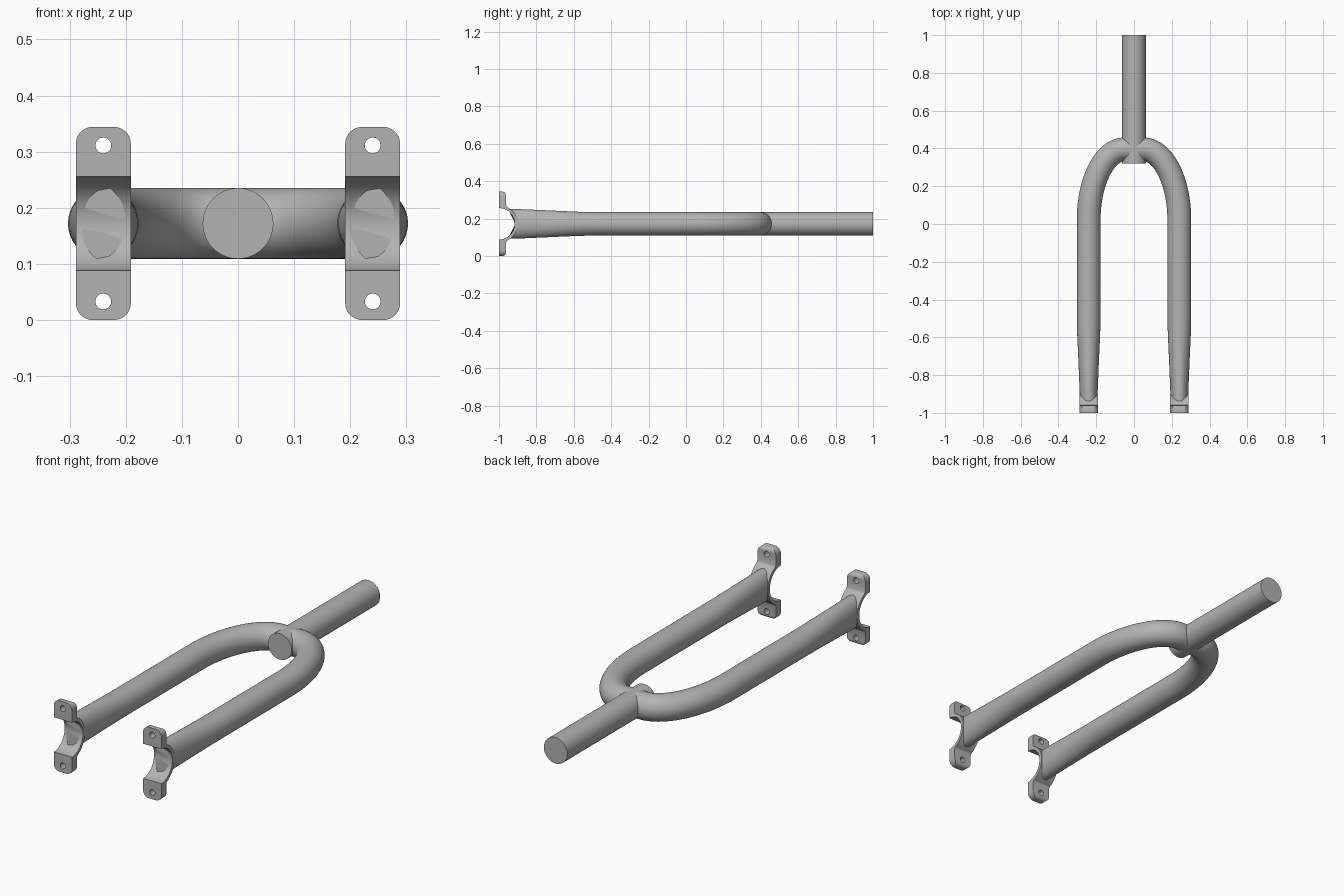
import bpy, bmesh
from math import sin, cos, pi, sqrt, hypot, radians

cube = bpy.data.objects.get("Cube")
if cube:
    bpy.data.objects.remove(cube, do_unlink=True)

MID = 0.172      # height of the fork axis
R = 0.063        # tube radius
LEG_X = 0.24     # leg offset from the centre line
SIDES = 64

metal = bpy.data.materials.new("grey metal")
metal.use_nodes = True
grey = (0.45, 0.45, 0.45, 1)
metal.diffuse_color = grey
metal.node_tree.nodes["Principled BSDF"].inputs["Base Color"].default_value = grey


def finish(name, bm):
    bmesh.ops.recalc_face_normals(bm, faces=bm.faces)
    me = bpy.data.meshes.new(name)
    bm.to_mesh(me)
    bm.free()
    me.materials.append(metal)
    ob = bpy.data.objects.new(name, me)
    bpy.context.collection.objects.link(ob)
    return ob


def activate(ob):
    bpy.ops.object.select_all(action='DESELECT')
    ob.select_set(True)
    bpy.context.view_layer.objects.active = ob


def smooth(ob):
    activate(ob)
    bpy.ops.object.shade_smooth_by_angle(angle=radians(30))


def loft(name, rings):
    """Skin a list of closed rings and cap both ends."""
    bm = bmesh.new()
    loops = [[bm.verts.new(p) for p in ring] for ring in rings]
    n = len(loops[0])
    for a, b in zip(loops, loops[1:]):
        for i in range(n):
            j = (i + 1) % n
            bm.faces.new((a[i], a[j], b[j], b[i]))
    bm.faces.new(loops[0])
    bm.faces.new(loops[-1])
    return finish(name, bm)


def arc(cx, cy, r, a0, a1, steps):
    return [(cx + r * cos(radians(a0 + (a1 - a0) * i / steps)),
             cy + r * sin(radians(a0 + (a1 - a0) * i / steps))) for i in range(steps + 1)]


def circle_y(x, z, r, y):
    return [(x + r * cos(2 * pi * i / SIDES), y, z + r * sin(2 * pi * i / SIDES))
            for i in range(SIDES)]


# Steerer tube
smooth(loft("steerer_tube", [circle_y(0, MID, R, 0.32), circle_y(0, MID, R, 1.0)]))


# Fork blades: one bent tube whose ends flatten and meet the clamps
def tube_ring(x, y, nx, ny, rx, rz, cope=None):
    ring = []
    for i in range(SIDES):
        a = 2 * pi * i / SIDES
        u, dz = rx * cos(a), rz * sin(a)
        py = y + ny * u if cope is None else -1 + sqrt(cope ** 2 - dz ** 2)
        ring.append((x + nx * u, py, MID + dz))
    return ring


half = [tube_ring(LEG_X, 0, 1, 0, 0.047, 0.079, cope=0.092)]
for y, rx, rz in ((-0.88, 0.048, 0.078), (-0.72, 0.0545, 0.071),
                  (-0.58, 0.061, 0.0645), (-0.5, R, R)):
    half.append(tube_ring(LEG_X, y, 1, 0, rx, rz))
bend_x, bend_y = 0.19, 0.375
for i in range(33):
    t = pi / 2 * i / 32
    nx, ny = cos(t) / bend_x, sin(t) / bend_y
    d = hypot(nx, ny)
    half.append(tube_ring(LEG_X - bend_x + bend_x * cos(t), 0.02 + bend_y * sin(t),
                          nx / d, ny / d, R, R))
other = []
for ring in reversed(half):
    other.append([(-x, y, z) for x, y, z in ring])
smooth(loft("fork_blades", half + other))

# Axle clamps: half ring with a drilled, rounded tab above and below
INNER, OUTER, TAB, TOP, HALF_W = 0.084, 0.1, 0.038, 0.172, 0.049


def boolean(ob, cutter, operation):
    activate(ob)
    mod = ob.modifiers.new("cut", 'BOOLEAN')
    mod.operation, mod.object, mod.solver = operation, cutter, 'EXACT'
    bpy.ops.object.modifier_apply(modifier=mod.name)
    bpy.data.objects.remove(cutter, do_unlink=True)


def clamp(name, cx):
    # Side profile in depth and height, upper half then mirrored lower half
    fillet = 0.012
    fy = TAB + fillet
    fz = sqrt((OUTER + fillet) ** 2 - fy ** 2)
    scale = OUTER / (OUTER + fillet)
    touch = (fy * scale, fz * scale)
    start = 0.0
    outer = []
    for i in range(25):
        k = i / 24
        y = OUTER * cos(k * pi / 2)
        if y > touch[0]:
            outer.append((y, OUTER * sin(k * pi / 2)))
    upper = outer + [touch, (TAB + fillet * 0.3, fz - fillet * 0.71), (TAB, fz)]
    upper += arc(TAB - 0.02, TOP - 0.02, 0.02, 0, 90, 8) + [(start, TOP)]
    upper += arc(0, 0, INNER, 90, 0, 24)
    back = [p for p in upper if p[1] > 1e-6]
    outer_mid, inner_mid = (OUTER, 0), (INNER, 0)
    lower = [(y, -z) for y, z in reversed(back)]
    profile = [outer_mid] + back + [inner_mid] + lower
    ob = loft(name, [[(x, y - 1, z + MID) for y, z in profile]
                     for x in (cx - HALF_W, cx + HALF_W)])

    # Rounded outline seen from the front
    r, outline = 0.03, []
    for k, (sx, sz) in enumerate(((1, 1), (-1, 1), (-1, -1), (1, -1))):
        outline += arc(cx + sx * (HALF_W - r), MID + sz * (TOP - r), r, 90 * k, 90 * k + 90, 10)
    boolean(ob, loft("outline_cutter", [[(x, y, z) for x, z in outline] for y in (-1.1, -0.8)]),
            'INTERSECT')
    # Bolt holes
    for dz in (-0.139, 0.139):
        boolean(ob, loft("hole_cutter", [circle_y(cx, MID + dz, 0.014, y) for y in (-1.1, -0.9)]),
                'DIFFERENCE')
    smooth(ob)


clamp("left_axle_clamp", LEG_X)
clamp("right_axle_clamp", -LEG_X)
